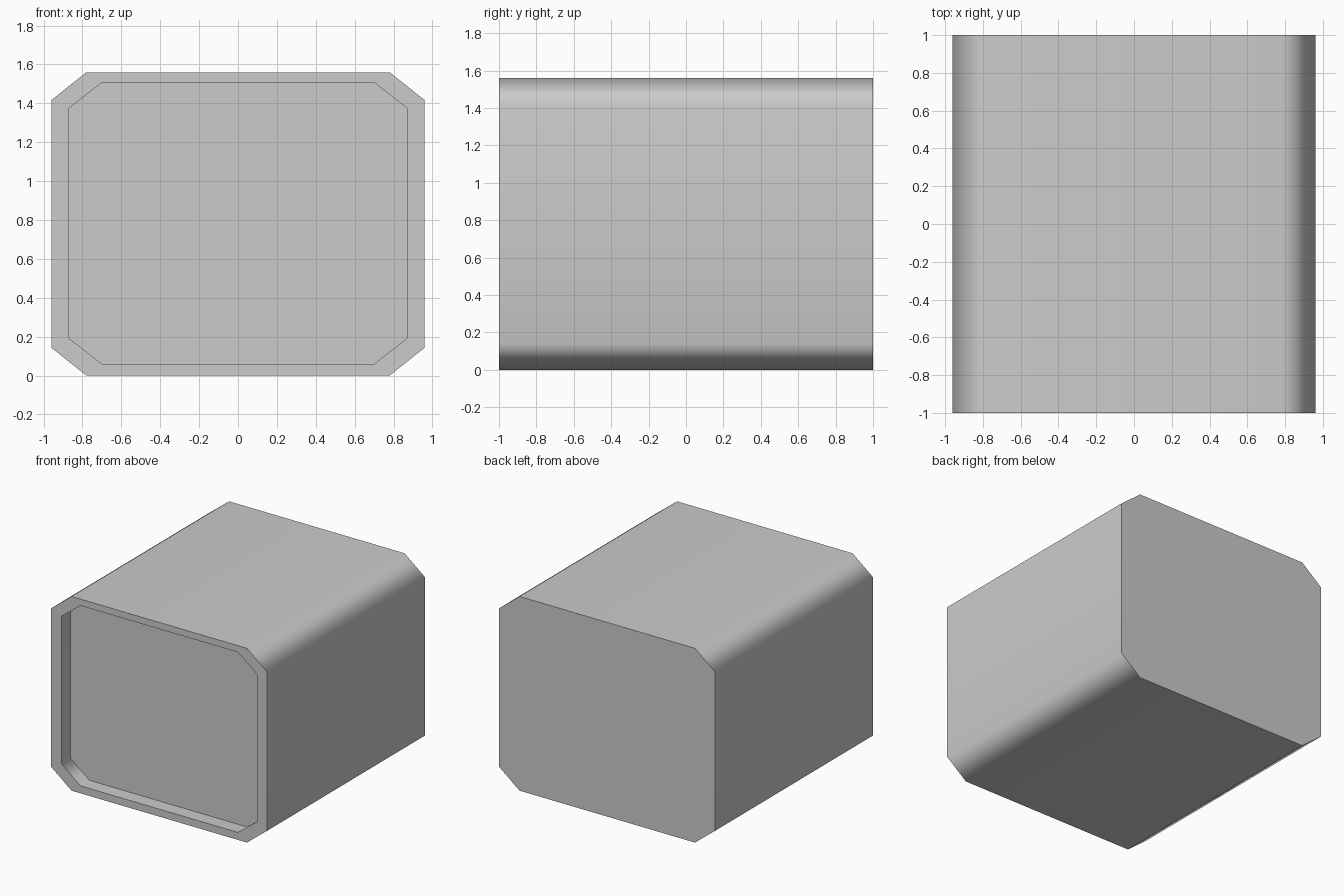
import bpy, bmesh, math

if "Cube" in bpy.data.objects:
    bpy.data.objects.remove(bpy.data.objects["Cube"])

# One neutral grey for the whole shell
grey = bpy.data.materials.new("grey")
grey.diffuse_color = (0.6, 0.6, 0.6, 1)
grey.use_nodes = True
grey.node_tree.nodes["Principled BSDF"].inputs["Base Color"].default_value = grey.diffuse_color


def outline(bm, y, half_w, flat_w, z_low, z_high, cut):
    """Ring of eight vertices: a rectangle with clipped corners."""
    right = [(flat_w, z_low), (half_w, z_low + cut),
             (half_w, z_high - cut), (flat_w, z_high)]
    left = [(-x, z) for x, z in reversed(right)]
    return [bm.verts.new((x, y, z)) for x, z in right + left]


bm = bmesh.new()
outer = (0.96, 0.78, 0.0, 1.56, 0.143)
inner = (0.87, 0.70, 0.06, 1.507, 0.132)

# Back, outer front, rim opening and recessed panel outlines
rings = [outline(bm, 1.0, *outer), outline(bm, -1.0, *outer),
         outline(bm, -1.0, *inner), outline(bm, -0.885, *inner)]

# Walls, rim and recess sides
for a, b in zip(rings, rings[1:]):
    for i in range(8):
        j = (i + 1) % 8
        bm.faces.new((a[i], a[j], b[j], b[i]))

# Back wall and recessed front panel
bm.faces.new(rings[0])
bm.faces.new(rings[-1])
bmesh.ops.recalc_face_normals(bm, faces=bm.faces)

mesh = bpy.data.meshes.new("housing")
bm.to_mesh(mesh)
bm.free()
housing = bpy.data.objects.new("housing", mesh)
bpy.context.collection.objects.link(housing)
mesh.materials.append(grey)

# Soft clipped corners, crisp rim and back edges
bpy.context.view_layer.objects.active = housing
housing.select_set(True)
bpy.ops.object.shade_smooth_by_angle(angle=math.radians(60))
weighted = housing.modifiers.new("weighted_normals", 'WEIGHTED_NORMAL')
weighted.keep_sharp = True
